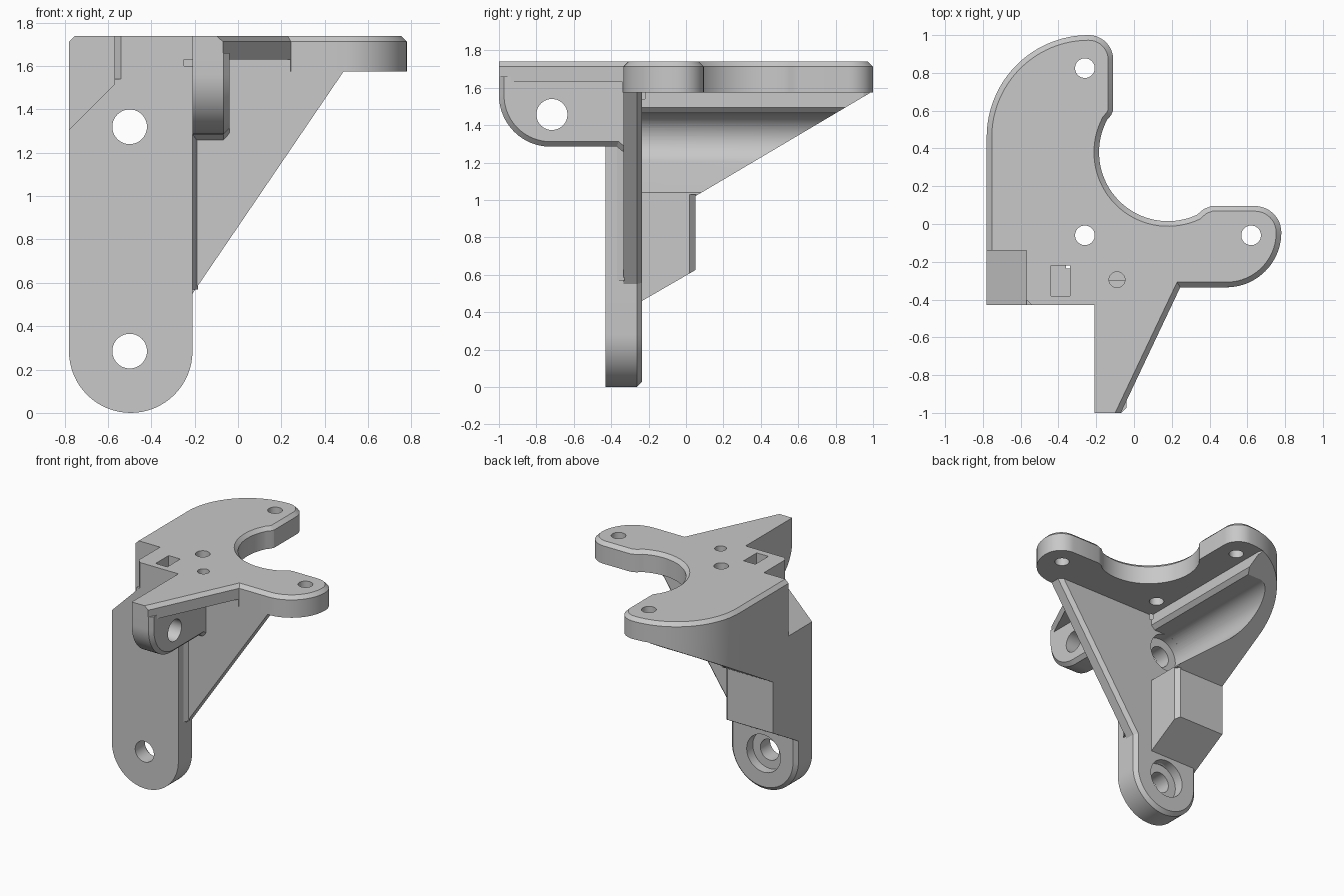
import bpy
import bmesh
from math import sin, cos, radians
from mathutils import Vector

cube = bpy.data.objects.get("Cube")
if cube:
    bpy.data.objects.remove(cube, do_unlink=True)

SHADE = (0.58, 0.58, 0.58, 1)
grey = bpy.data.materials.new("matte grey")
grey.use_nodes = True
grey.diffuse_color = SHADE
grey.node_tree.nodes["Principled BSDF"].inputs["Base Color"].default_value = SHADE


def arc(cx, cy, r, start, end, n=24):
    angles = [radians(start + (end - start) * i / n) for i in range(n + 1)]
    return [(cx + r * cos(a), cy + r * sin(a)) for a in angles]


def circle(cx, cy, r):
    return arc(cx, cy, r, 0, 360, 40)[:-1]


def rect(u0, v0, u1, v1):
    return [(u0, v0), (u1, v0), (u1, v1), (u0, v1)]


def prism(name, outline, axis, lo, hi, chamfer=None):
    """Extrude an outline along an axis; chamfer is a rule picking edges by midpoint."""
    place = {"x": lambda u, v: (lo, u, v),
             "y": lambda u, v: (u, lo, v),
             "z": lambda u, v: (u, v, lo)}[axis]
    bm = bmesh.new()
    face = bm.faces.new([bm.verts.new(place(u, v)) for u, v in outline])
    ext = bmesh.ops.extrude_face_region(bm, geom=[face])
    moved = [g for g in ext["geom"] if isinstance(g, bmesh.types.BMVert)]
    step = Vector([hi - lo if a == axis else 0 for a in "xyz"])
    bmesh.ops.translate(bm, verts=moved, vec=step)
    bmesh.ops.recalc_face_normals(bm, faces=bm.faces)
    if chamfer:
        far = set(moved)
        edges = [e for e in bm.edges if e.verts[0] in far and e.verts[1] in far
                 and chamfer((e.verts[0].co + e.verts[1].co) / 2)]
        bmesh.ops.bevel(bm, geom=edges, offset=0.027, offset_type="OFFSET",
                        segments=1, profile=0.5, affect="EDGES")
        bmesh.ops.recalc_face_normals(bm, faces=bm.faces)
    mesh = bpy.data.meshes.new(name)
    bm.to_mesh(mesh)
    bm.free()
    mesh.materials.append(grey)
    obj = bpy.data.objects.new(name, mesh)
    bpy.context.scene.collection.objects.link(obj)
    return obj


def cut(part, cutters):
    for c in cutters:
        mod = part.modifiers.new("cut", "BOOLEAN")
        mod.operation = "DIFFERENCE"
        mod.solver = "EXACT"
        mod.object = c


# Top plate with two ears, a round bite and a pointed wedge
big_arc = arc(-0.24, 0.46, 0.54, 180, 90)
plate_outline = ([(-0.78, -0.43)] + big_arc
                 + arc(-0.24, 0.87, 0.13, 90, 0, 12)[1:]
                 + [(-0.11, 0.6), (-0.122, 0.575)]
                 + arc(0.18, 0.38, 0.365, 152, 295, 36)
                 + [(0.37, 0.08), (0.41, 0.095)]
                 + arc(0.64, -0.045, 0.14, 90, 0, 12)
                 + arc(0.49, -0.045, 0.29, 0, -90, 20)[1:]
                 + [(0.245, -0.335), (-0.07, -1), (-0.21, -1), (-0.21, -0.43)])
plate = prism("top_plate", plate_outline, "z", 1.575, 1.74,
              lambda m: not (m.y < -0.42 and m.x < -0.1))

# Upright post with a rounded foot
post = prism("post", [(-0.78, 1.6)] + arc(-0.495, 0.285, 0.285, 180, 360, 32) + [(-0.21, 1.6)],
             "y", -0.43, -0.235, lambda m: m.z < 1.59)

# Triangular gusset under the plate
gusset = prism("gusset", [(-0.3, 1.6), (0.504, 1.6), (-0.21, 0.55), (-0.3, 0.55)],
               "y", -0.335, -0.235, lambda m: m.x > -0.2 and m.z < 1.59)
prism("post_fillet", [(-0.22, -0.375), (-0.21, -0.37), (-0.185, -0.33), (-0.22, -0.33)],
      "z", 0.57, 1.29)

# Side rib that follows the plate edge
rim = [p for p in big_arc if p[0] < -0.37]
rib = prism("side_rib", [(-0.78, -0.3)] + rim + [(-0.375, 0.98), (-0.36, 0.95), (-0.36, -0.3)],
            "z", 0.3, 1.6)

# Hinge tab under the wedge
tab = prism("hinge_tab", [(-1, 1.66)] + arc(-0.725, 1.56, 0.275, 180, 270)
            + [(-0.37, 1.285), (-0.34, 1.26), (-0.3, 1.26), (-0.3, 1.66)],
            "x", -0.21, -0.04, lambda m: m.z < 1.65 and m.y < -0.31)

# Cutters
wedge_relief = prism("wedge_relief", rect(-0.25, -1.2, 0.5, -0.34), "z", 1.4, 1.63)
notch = prism("corner_notch", [(-0.9, 1.185), (-0.57, 1.515), (-0.57, 1.9), (-0.9, 1.9)],
              "y", -0.6, -0.14)
notch_edge = prism("notch_edge", [(-0.58, -0.39), (-0.57, -0.4), (-0.54, -0.43),
                                  (-0.54, -0.5), (-0.58, -0.5)], "z", 1.54, 1.9)
nut_slot = prism("nut_slot", rect(-0.44, -0.38, -0.34, -0.22), "z", 1.54, 1.9)
ear_holes = [prism("plate_hole", circle(x, y, 0.052), "z", 1.5, 1.9)
             for x, y in ((-0.26, 0.825), (-0.26, -0.06), (0.62, -0.06))]
pin_hole = prism("pin_hole", circle(-0.09, -0.295, 0.042), "z", 1.45, 1.9)
bolt_holes, bores = [], []
for z in (0.285, 1.32):
    bolt_holes.append(prism("bolt_hole", circle(-0.5, z, 0.08), "y", -0.6, 0.2))
    bores.append(prism("counterbore", circle(-0.5, z, 0.145), "y", -0.31, -0.1))
tab_hole = prism("tab_hole", circle(-0.717, 1.457, 0.083), "x", -0.5, 0.2)
groove = prism("rib_groove", arc(-0.5, 1.32, 0.145, 90, 234, 30)
               + [(-0.36, 1.04), (-0.2, 1.03), (-0.2, 1.495), (-0.36, 1.495), (-0.39, 1.465)],
               "y", -0.235, 1.3)
underside = prism("rib_underside", [(-0.4, 0.365), (0.05, 0.625), (0.05, 1.02),
                                    (1.2, 1.7), (1.2, 0.1), (-0.4, 0.1)], "x", -1, 0)
rib_edge = prism("rib_edge", [(-0.39, 0.06), (-0.39, 0.05), (-0.36, 0.02), (-0.34, 0.02),
                              (-0.34, 0.06)], "z", 0.3, 1.03)

cut(plate, [wedge_relief, notch, notch_edge, nut_slot, pin_hole] + ear_holes)
cut(post, [notch, notch_edge, nut_slot] + bolt_holes + bores)
cut(rib, [underside, notch, nut_slot, groove, bores[1], rib_edge])
cut(gusset, [pin_hole])
cut(tab, [tab_hole])

# Bake the cuts and remove the cutters
parts = [plate, post, rib, gusset, tab]
bpy.context.view_layer.update()
graph = bpy.context.evaluated_depsgraph_get()
baked = [bpy.data.meshes.new_from_object(p.evaluated_get(graph)) for p in parts]
for part, mesh in zip(parts, baked):
    part.modifiers.clear()
    part.data = mesh
for c in [wedge_relief, notch, notch_edge, nut_slot, pin_hole, tab_hole, groove, underside,
          rib_edge] + ear_holes + bolt_holes + bores:
    bpy.data.objects.remove(c, do_unlink=True)

# Smooth the curves and keep the edges sharp
for part in parts:
    bpy.ops.object.select_all(action="DESELECT")
    part.select_set(True)
    bpy.context.view_layer.objects.active = part
    bpy.ops.object.shade_smooth_by_angle(angle=radians(25))
